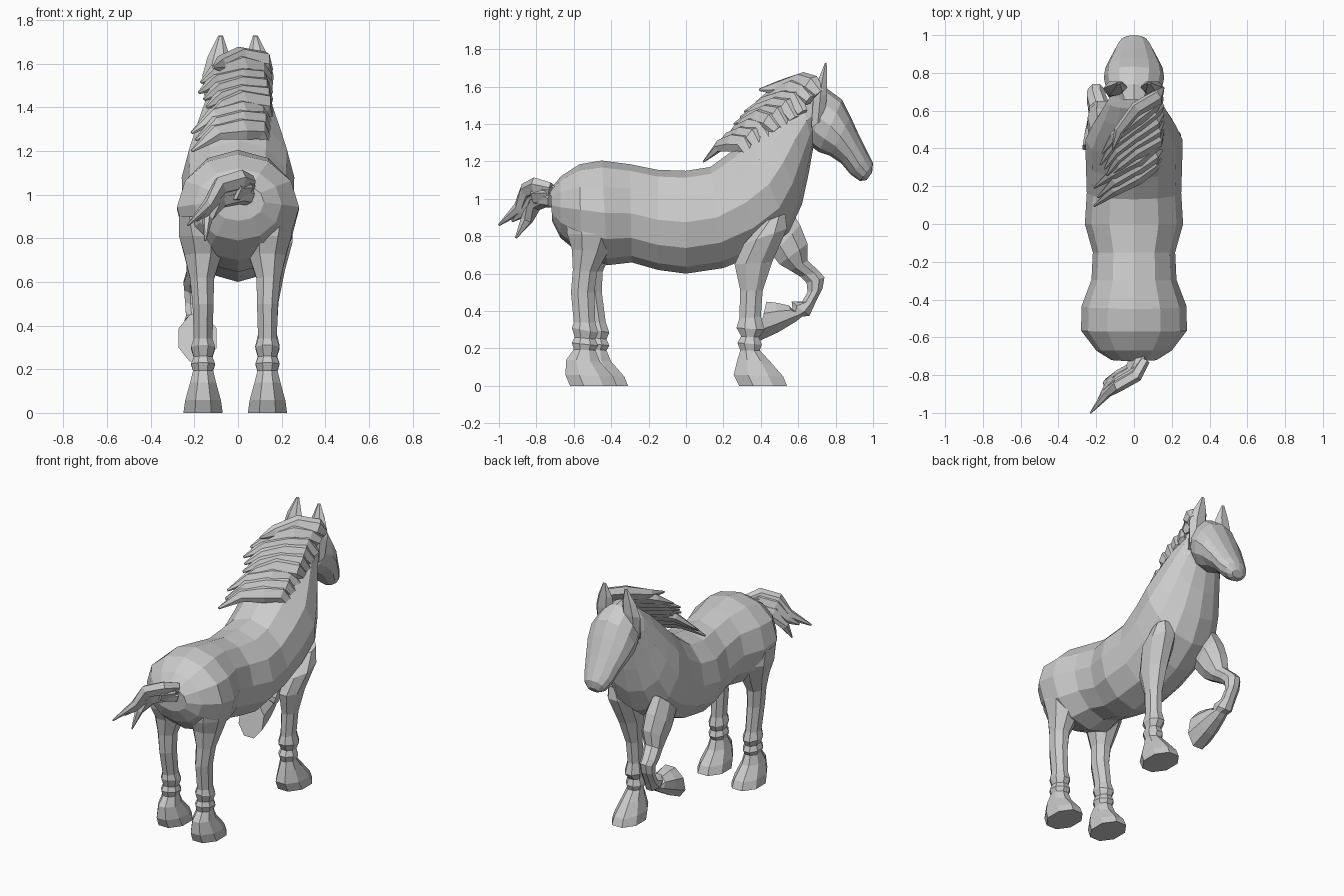
import bpy, bmesh, math, random
from mathutils import Vector

random.seed(4)


def skin(name, rings):
    """Flat-shaded tube through equal-sized rings, capped at both ends."""
    bm = bmesh.new()
    vs = [[bm.verts.new(p) for p in r] for r in rings]
    n = len(vs[0])
    for a, b in zip(vs, vs[1:]):
        for i in range(n):
            j = (i + 1) % n
            bm.faces.new((a[i], a[j], b[j], b[i]))
    bm.faces.new(vs[0])
    bm.faces.new(vs[-1])
    bmesh.ops.recalc_face_normals(bm, faces=bm.faces)
    me = bpy.data.meshes.new(name)
    bm.to_mesh(me)
    bm.free()
    ob = bpy.data.objects.new(name, me)
    bpy.context.collection.objects.link(ob)
    return ob


def loft(name, rows, n=8, half=0.5):
    """rows: (y, z) of one edge, (y, z) of the opposite edge, half width, x centre."""
    rings = []
    k = 1 / math.cos(math.pi / n) if half else 1
    for ya, za, yb, zb, w, xc in rows:
        ring = []
        for i in range(n):
            a = 2 * math.pi * (i + half) / n
            c, s = k * math.cos(a), k * math.sin(a)
            ring.append((xc + w * s, (ya + yb) / 2 + (ya - yb) / 2 * c,
                         (za + zb) / 2 + (za - zb) / 2 * c))
        rings.append(ring)
    return skin(name, rings)


def lock(name, pts, widths, across, thick):
    """Flat tapering lock of hair along a path."""
    pts = [Vector(p) for p in pts]
    rings = []
    for i, p in enumerate(pts):
        t = (pts[min(i + 1, len(pts) - 1)] - pts[max(i - 1, 0)]).normalized()
        u = Vector(across)
        u = (u - t * u.dot(t)).normalized()
        v = t.cross(u)
        w, h = widths[i], thick * widths[i]
        rings.append([p + u * w * a + v * h * b for a, b in
                      ((1, 0), (.5, 1), (-.5, 1), (-1, 0), (-.5, -1), (.5, -1))])
    return skin(name, rings)


# Body and neck: top edge, bottom edge, half width
body = [(-.725, 1.05, -.715, .88, .12), (-.67, 1.12, -.67, .79, .2),
        (-.57, 1.185, -.56, .70, .28), (-.45, 1.205, -.42, .645, .278),
        (-.3, 1.185, -.29, .66, .225), (-.15, 1.155, -.15, .62, .218),
        (.0, 1.15, .0, .6, .26), (.13, 1.17, .2, .63, .25),
        (.24, 1.25, .40, .71, .255), (.34, 1.34, .55, .82, .258),
        (.42, 1.42, .62, .97, .222), (.51, 1.5, .655, 1.13, .182),
        (.61, 1.57, .68, 1.27, .145), (.70, 1.6, .69, 1.32, .11)]
loft("body_and_neck", [r + (0,) for r in body], 12, 0)

# Head
head = [(.66, 1.61, .66, 1.32, .10), (.74, 1.6, .67, 1.28, .145),
        (.835, 1.53, .71, 1.25, .16), (.88, 1.44, .77, 1.23, .152),
        (.93, 1.33, .83, 1.19, .125), (.98, 1.23, .88, 1.13, .098),
        (1.0, 1.19, .93, 1.095, .075), (.995, 1.14, .965, 1.10, .04)]
loft("head", [r + (0,) for r in head], 12, 0)

# Ears
for s, side in ((1, "right"), (-1, "left")):
    loft(side + "_ear", [(.74, 1.43, .67, 1.38, .03, s * .115),
                         (.755, 1.56, .68, 1.53, .055, s * .10),
                         (.755, 1.64, .70, 1.62, .045, s * .088),
                         (.752, 1.73, .742, 1.725, .010, s * .08)], 6)

# Hind legs: front edge y, z, back edge y, z, half width, outward offset
hind = [(-.38, .90, -.64, .90, .08, .03), (-.37, .81, -.635, .81, .105, .005),
        (-.42, .71, -.61, .73, .085, .0), (-.475, .61, -.605, .62, .055, .005),
        (-.49, .5, -.615, .5, .048, .0), (-.485, .34, -.60, .34, .043, .0),
        (-.47, .285, -.61, .31, .055, .0), (-.485, .25, -.595, .26, .043, .0),
        (-.47, .215, -.61, .23, .055, .0), (-.485, .19, -.60, .195, .046, .0),
        (-.46, .13, -.64, .14, .06, .0), (-.39, .05, -.645, .06, .082, .0),
        (-.37, .0, -.62, .0, .09, .0)]
for s, side, x, shift in ((1, "right", .135, 0), (-1, "left", .16, .06)):
    rows = []
    for ya, za, yb, zb, w, o in hind:
        d = shift * min(1, max(0, (.9 - za) / .6))
        rows.append((ya + d, za, yb + d, zb, w, s * (x + o)))
    loft(side + "_hind_leg", rows)

# Standing front leg
front = [(.53, .92, .42, .88, .05, .18), (.54, .84, .31, .76, .085, .165),
         (.46, .66, .26, .65, .065, .15), (.41, .51, .29, .51, .046, .14),
         (.40, .37, .285, .36, .042, .135), (.42, .30, .27, .31, .056, .135),
         (.39, .26, .295, .265, .043, .135), (.405, .22, .275, .23, .055, .135),
         (.395, .19, .29, .19, .046, .135), (.45, .13, .275, .14, .06, .135),
         (.52, .05, .255, .06, .082, .135), (.54, .0, .285, .0, .09, .135)]
loft("right_front_leg", front)

# Raised front leg
raised = [(.55, .96, .38, .80, .06, -.17), (.61, .86, .46, .70, .08, -.165),
          (.65, .76, .50, .65, .07, -.165), (.65, .67, .56, .615, .055, -.18),
          (.715, .61, .61, .585, .05, -.2), (.74, .58, .645, .55, .046, -.2),
          (.73, .52, .65, .50, .043, -.2), (.69, .44, .62, .45, .043, -.195),
          (.66, .375, .565, .45, .054, -.19), (.62, .37, .57, .405, .045, -.185),
          (.59, .345, .55, .43, .055, -.185), (.49, .285, .48, .445, .075, -.185),
          (.38, .235, .43, .45, .087, -.185)]
loft("left_front_leg", raised)

# Mane: overlapping wavy locks swept over the crest to the left
N = 9
for i in range(N):
    t = i / (N - 1)
    y, z = .30 + .36 * t, 1.25 + .31 * t
    r, q = random.uniform(-.02, .02), random.uniform(-.02, .02)
    back = .09 * t * t
    lock("mane_lock_%d" % i,
         [(.14, y + .05, z - .01 + q), (.11 + r, y + .01, z + .05),
          (.02, y - .05, z + .06 + q / 2), (-.09 + r, y - .12 - back / 2, z + .035),
          (-.19 + 2 * r + .05 * t, y - .19 - back + q, z - .04 + .05 * t + r)],
         [.035, .055, .058, .042, .007], (0, .55, .83), .55)

# Tail: short dock and curving locks
lock("tail_dock", [(.03, -.68, 1.02), (.02, -.74, 1.02), (-.02, -.81, 1.02)],
     [.05, .07, .055], (.5, 0, .85), .6)
for i, (tip, lift, out) in enumerate((((-.23, -1.0, .86), .02, -.02),
                                      ((-.15, -.91, .79), -.04, .02),
                                      ((-.19, -.93, .88), .0, 0))):
    lock("tail_lock_%d" % i,
         [(.055, -.72, 1.03 + lift), (.01, -.78 + out, 1.045 + lift),
          (-.08, -.83 + out, 1.02 + lift), (-.14, -.87 + out, .93 + lift), tip],
         [.04, .052, .05, .035, .006], (.4, 0, .9), .6)
